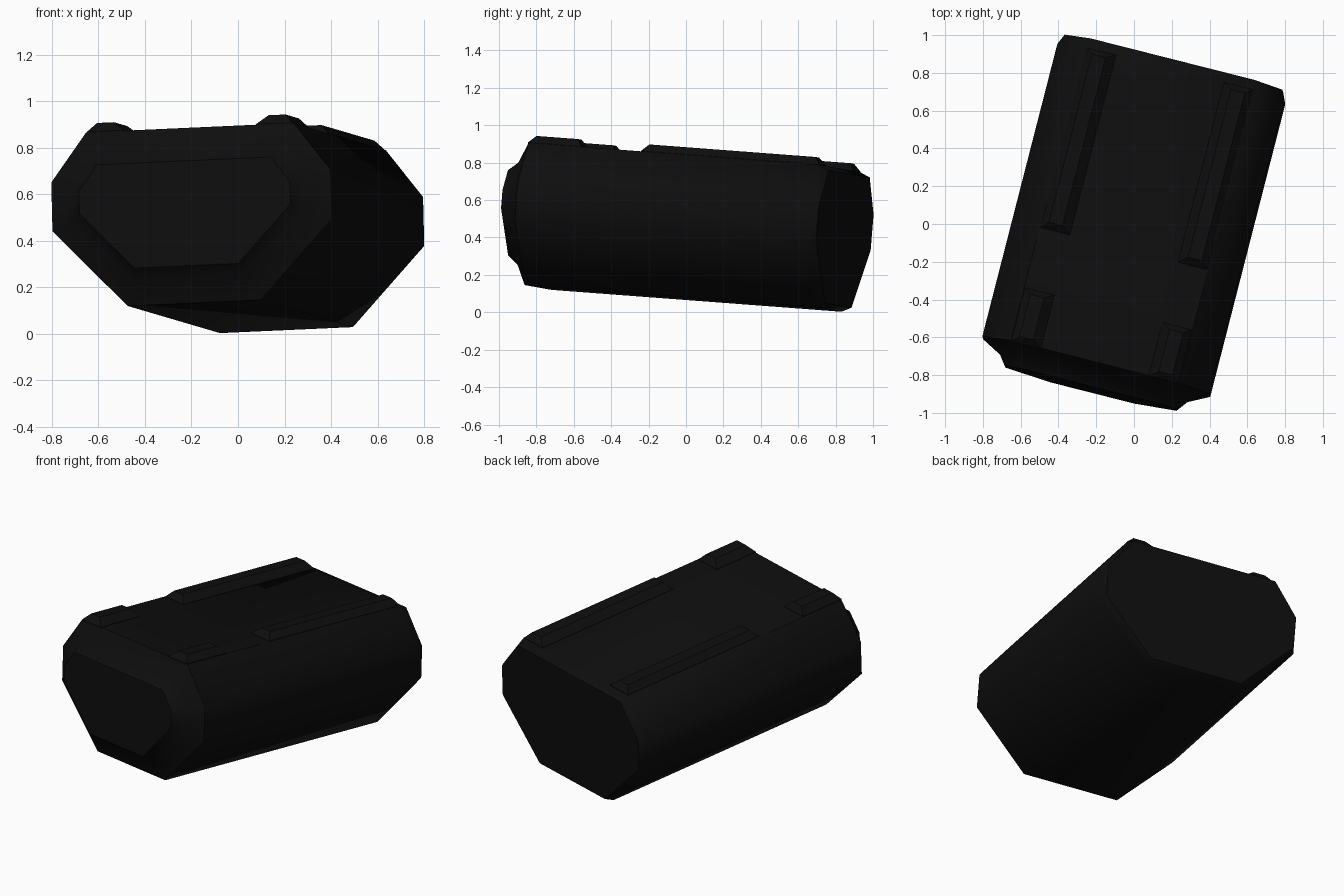
import bpy, bmesh, math
from mathutils import Vector, Matrix

if "Cube" in bpy.data.objects:
    bpy.data.objects.remove(bpy.data.objects["Cube"])

black = bpy.data.materials.new("near_black")
black.diffuse_color = (0.0042, 0.0042, 0.0042, 1)
black.use_nodes = True
black.node_tree.nodes["Principled BSDF"].inputs["Base Color"].default_value = black.diffuse_color

# Tilted frame: u across, a along the body (front to back), n up
a = Vector((0.2484, 0.9686, -0.073)).normalized()
n = Vector((0.9686, -0.2484, 0.044)).cross(a).normalized()
u = a.cross(n)
frame = Matrix((u, a, n)).transposed().to_4x4()
frame.translation = (-0.004, 0, 0.47)


def loft(name, rings):
    """Skin equal-length rings of (u, a, n) points and cap both ends."""
    bm = bmesh.new()
    loops = [[bm.verts.new(frame @ Vector(p)) for p in ring] for ring in rings]
    for lo, hi in zip(loops, loops[1:]):
        for i in range(len(lo)):
            j = (i + 1) % len(lo)
            bm.faces.new((lo[i], lo[j], hi[j], hi[i]))
    bm.faces.new(loops[0])
    bm.faces.new(loops[-1])
    bmesh.ops.recalc_face_normals(bm, faces=bm.faces)
    me = bpy.data.meshes.new(name)
    bm.to_mesh(me)
    bm.free()
    me.materials.append(black)
    ob = bpy.data.objects.new(name, me)
    bpy.context.collection.objects.link(ob)
    return ob


def section(pos, d):
    """Eight-sided body section at station pos, inset by d."""
    half = [(0.295 - 0.42 * d, -0.396 + d), (0.62 - d, -0.06 + 0.40 * d),
            (0.62 - d, 0.151 - 0.34 * d), (0.46 - 0.49 * d, 0.36 - d)]
    pts = half + [(-x, z) for x, z in reversed(half)]
    return [(x, pos, z) for x, z in pts]


# Body: stepped chamfer in front, small bevel behind
body = loft("body", [section(-0.905, 0.152), section(-0.845, 0.108),
                     section(-0.785, 0), section(0.818, 0), section(0.875, 0.025)])
bpy.context.view_layer.objects.active = body
body.select_set(True)
bpy.ops.object.shade_smooth_by_angle(angle=math.radians(50))


def rect(u0, u1, a0, a1, z):
    return [(u0, a0, z), (u1, a0, z), (u1, a1, z), (u0, a1, z)]


# Raised rails on the top, with sloping sides
for side, word in ((-1, "left"), (1, "right")):
    for a0, a1, kind in ((-0.79, -0.495, "short"), (-0.165, 0.82, "long")):
        loft(f"{word}_{kind}_rail", [
            rect(side * 0.295, side * 0.455, a0, a1, 0.35),
            rect(side * 0.295, side * 0.455, a0, a1, 0.362),
            rect(side * 0.343, side * 0.418, a0 + 0.035, a1 - 0.03, 0.401)])
